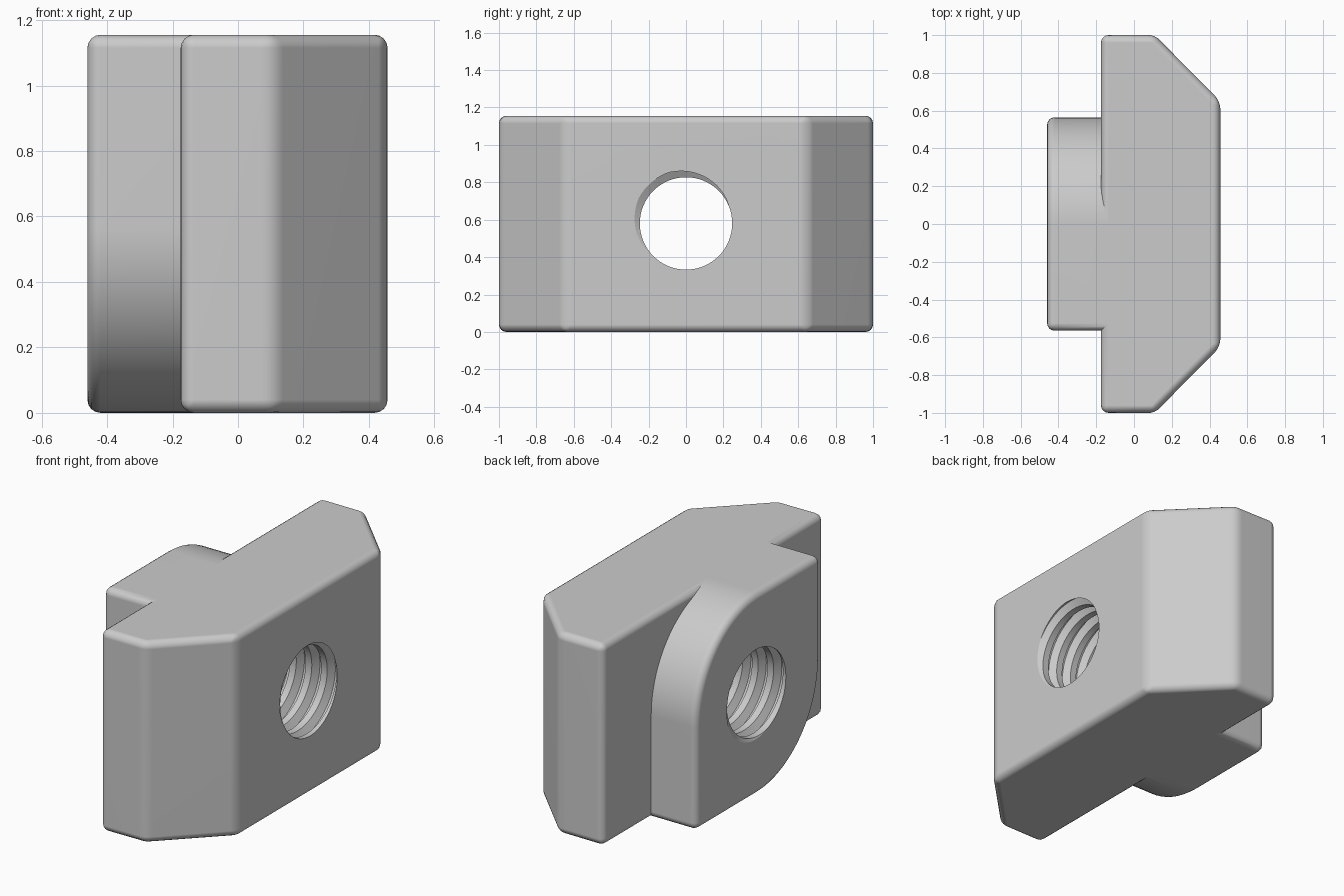
import bpy, bmesh
from math import cos, sin, pi, radians, tau
from mathutils import Vector

if "Cube" in bpy.data.objects:
    bpy.data.objects.remove(bpy.data.objects["Cube"])

HEIGHT = 1.155
MID = 0.58          # height of the hole axis
ROUND = 0.04        # edge rounding

steel = bpy.data.materials.new("plain_grey")
steel.use_nodes = True
grey = (0.6, 0.6, 0.6, 1)
steel.diffuse_color = grey
steel.node_tree.nodes["Principled BSDF"].inputs["Base Color"].default_value = grey


def make_object(name, bm):
    bmesh.ops.recalc_face_normals(bm, faces=bm.faces)
    mesh = bpy.data.meshes.new(name)
    bm.to_mesh(mesh)
    bm.free()
    mesh.materials.append(steel)
    obj = bpy.data.objects.new(name, mesh)
    bpy.context.collection.objects.link(obj)
    return obj


def prism(name, outline, offset):
    """Extrude a closed outline and round its hard edges."""
    bm = bmesh.new()
    face = bm.faces.new([bm.verts.new(p) for p in outline])
    ext = bmesh.ops.extrude_face_region(bm, geom=[face])
    moved = [g for g in ext["geom"] if isinstance(g, bmesh.types.BMVert)]
    bmesh.ops.translate(bm, verts=moved, vec=offset)
    obj = make_object(name, bm)
    bevel = obj.modifiers.new("rounding", "BEVEL")
    bevel.width = ROUND
    bevel.segments = 4
    bevel.limit_method = "ANGLE"
    bevel.angle_limit = radians(30)
    return obj


# Wide body with two sloping ends
half = [(-0.175, -1), (0.11, -1), (0.457, -0.65)]
outline = half + [(x, -y) for x, y in reversed(half)]
body = prism("nut_body", [(x, y, 0) for x, y in outline], (0, 0, HEIGHT))

# Raised boss with two opposite corners rounded off
R, STEPS = 0.565, 24
arc = [(R * cos(pi / 2 * i / STEPS), R * sin(pi / 2 * i / STEPS)) for i in range(STEPS + 1)]
top = [(y, HEIGHT - R + z) for y, z in arc]
low = [(-y, R - z) for y, z in arc]
loop = top + [(-R, HEIGHT)] + low + [(R, 0)]
boss = prism("boss", [(-0.46, y, z) for y, z in loop], (0.46, 0, 0))


# Threaded hole cutter: one helical strip capped by a fan at each end
def thread_cutter():
    pitch, r_in, r_out, n, turns = 0.098, 0.247, 0.287, 64, 12
    profile = [(0, r_in), (0.4, r_in), (0.64, r_out), (0.76, r_out)]
    p = len(profile)
    start = 0.457 - pitch * (9.7 + 130 / 360)
    start -= pitch
    bm = bmesh.new()
    grid = []
    for k in range(p * turns + 1):
        frac, r = profile[k % p]
        row = []
        for j in range(n):
            a = tau * j / n
            x = start + pitch * (k // p + frac + j / n)
            row.append(bm.verts.new((x, r * cos(a), MID + r * sin(a))))
        grid.append(row)
    last = len(grid) - 1
    # The seam joins each row to the row one turn further on
    for k in range(last):
        for j in range(n - 1):
            bm.faces.new((grid[k][j], grid[k][j + 1], grid[k + 1][j + 1], grid[k + 1][j]))
        if k + 1 + p <= last:
            bm.faces.new((grid[k][-1], grid[k + p][0], grid[k + 1 + p][0], grid[k + 1][-1]))
    first_loop = grid[0] + [grid[k][0] for k in range(p, 0, -1)]
    last_loop = grid[last] + [grid[k][-1] for k in range(last - p, last)][::-1]
    # The far end runs backwards down the seam from its last vertex
    last_loop = [grid[last][j] for j in range(n)] + [grid[k][-1] for k in range(last - 1, last - p - 1, -1)]
    for ring, x in ((first_loop, start - 0.05), (last_loop, start + pitch * (turns + 1) + 0.05)):
        tip = bm.verts.new((x, 0, MID))
        for a, b in zip(ring, ring[1:] + ring[:1]):
            bm.faces.new((a, b, tip))
    return make_object("thread_cutter", bm)


cutter = thread_cutter()
for helper, operation in ((boss, "UNION"), (cutter, "DIFFERENCE")):
    helper.hide_render = True
    mod = body.modifiers.new(operation.lower(), "BOOLEAN")
    mod.operation = operation
    mod.solver = "EXACT"
    mod.object = helper

# Bake the modifiers, then drop the helpers
graph = bpy.context.evaluated_depsgraph_get()
baked = bpy.data.meshes.new_from_object(body.evaluated_get(graph))
body.modifiers.clear()
body.data = baked
for helper in (boss, cutter):
    bpy.data.objects.remove(helper)

# Smooth rounding with crisp flat faces
bpy.ops.object.select_all(action="DESELECT")
body.select_set(True)
bpy.context.view_layer.objects.active = body
bpy.ops.object.shade_smooth_by_angle(angle=radians(30))
weighted = body.modifiers.new("flat_faces", "WEIGHTED_NORMAL")
weighted.keep_sharp = True
